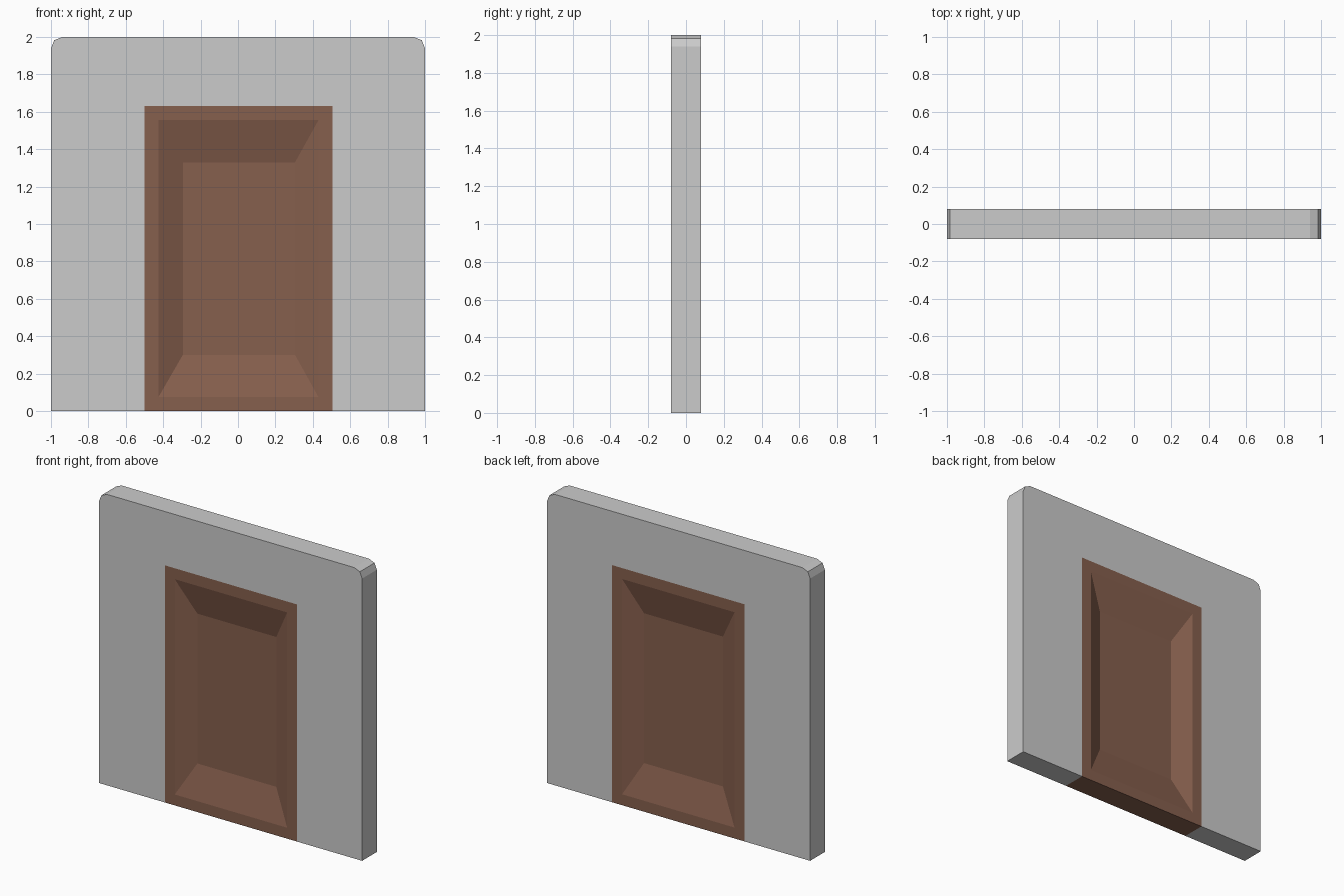
import bpy, bmesh, math

if "Cube" in bpy.data.objects:
    bpy.data.objects.remove(bpy.data.objects["Cube"])

Y = 0.08                              # half thickness of the wall
L, R, TOP = -0.5, 0.505, 1.63         # doorway


def finish(bm, name):
    bmesh.ops.recalc_face_normals(bm, faces=bm.faces)
    mesh = bpy.data.meshes.new(name)
    bm.to_mesh(mesh)
    bm.free()
    obj = bpy.data.objects.new(name, mesh)
    bpy.context.collection.objects.link(obj)
    return obj


def slab(points):
    """Extrude an x-z outline through the wall thickness."""
    bm = bmesh.new()
    face = bm.faces.new([bm.verts.new((x, -Y, z)) for x, z in points])
    ext = bmesh.ops.extrude_face_region(bm, geom=[face], use_keep_orig=True)
    verts = [g for g in ext["geom"] if isinstance(g, bmesh.types.BMVert)]
    bmesh.ops.translate(bm, verts=verts, vec=(0, 2 * Y, 0))
    bmesh.ops.recalc_face_normals(bm, faces=bm.faces)
    return bm


# Wall: arch-shaped outline with two-segment rounded top corners
r = 0.06
corner = [(1 - r + r * math.cos(math.radians(a)), 2 - r + r * math.sin(math.radians(a)))
          for a in (0, 45, 90)]
outline = [(R, 0), (1, 0)] + corner + [(-x, z) for x, z in reversed(corner)]
outline += [(-1, 0), (L, 0), (L, TOP), (R, TOP)]
finish(slab(outline), "wall")

# Door: flush slab with a bevelled recessed panel on both faces
bm = slab([(L, 0), (R, 0), (R, TOP), (L, TOP)])
rim = (-0.425, 0.43, 0.075, 1.555)
panel = (-0.295, 0.305, 0.30, 1.33)
cx, cz = (L + R) / 2, TOP / 2
for face in [f for f in bm.faces if abs(f.normal.y) > 0.9]:
    side = math.copysign(1, face.normal.y)
    for (x0, x1, z0, z1), depth in ((rim, 0), (panel, 0.06)):
        bmesh.ops.inset_region(bm, faces=[face], thickness=0.02)
        for v in face.verts:
            v.co = (x0 if v.co.x < cx else x1, side * (Y - depth),
                    z0 if v.co.z < cz else z1)
door = finish(bm, "door")
wood = bpy.data.materials.new("brown_wood")
wood.diffuse_color = (0.24, 0.115, 0.075, 1)
wood.use_nodes = True
wood.node_tree.nodes["Principled BSDF"].inputs["Base Color"].default_value = wood.diffuse_color
door.data.materials.append(wood)
